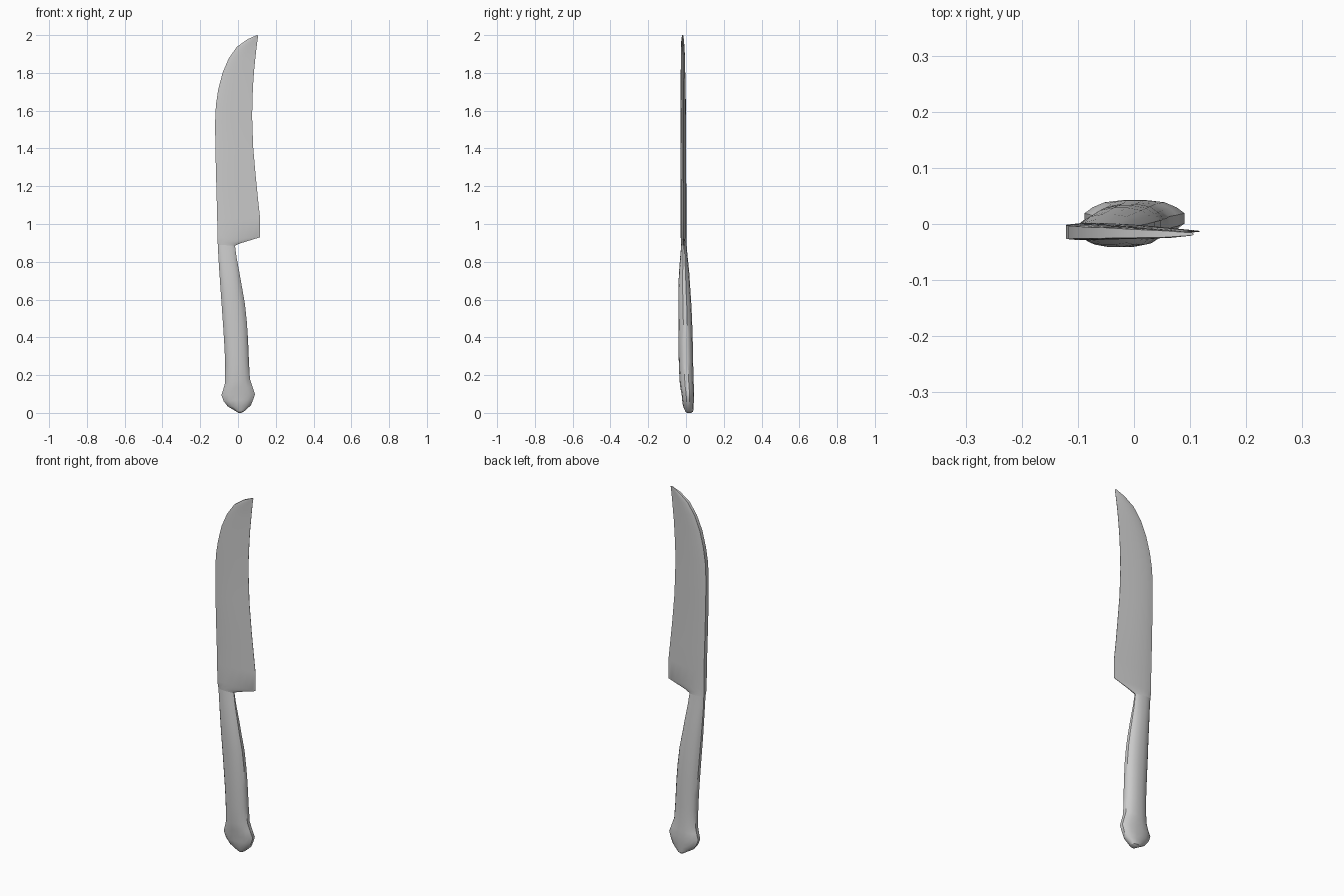
import bpy, bmesh, math

cube = bpy.data.objects.get("Cube")
if cube:
    bpy.data.objects.remove(cube, do_unlink=True)

# One flat grey for the whole knife
grey = bpy.data.materials.new("knife grey")
grey.use_nodes = True
colour = (0.6, 0.6, 0.6, 1)
grey.diffuse_color = colour
grey.node_tree.nodes["Principled BSDF"].inputs["Base Color"].default_value = colour

# Half thickness across the width, from spine (0) to cutting edge (1)
ACROSS = [0, 0.08, 0.2, 0.4, 0.6, 0.8, 0.92, 1]
BLADE = [0.85, 0.95, 1, 0.88, 0.65, 0.36, 0.18, 0.05]
HANDLE = [0.28, 0.6, 0.87, 1, 1, 0.87, 0.6, 0.28]


def section(bm, spine, edge, y, half, blend):
    """Ring of vertices between a spine point and an edge point (x, z)."""
    front, back = [], []
    for u, b, h in zip(ACROSS, BLADE, HANDLE):
        t = half * (b + (h - b) * blend)
        x = spine[0] + (edge[0] - spine[0]) * u
        z = spine[1] + (edge[1] - spine[1]) * u
        front.append(bm.verts.new((x, y - t, z)))
        back.append(bm.verts.new((x, y + t, z)))
    return front + back[::-1]


def loft(name, sections):
    bm = bmesh.new()
    rings = [section(bm, *s) for s in sections]
    n = len(rings[0])
    for a, b in zip(rings, rings[1:]):
        for i in range(n):
            j = (i + 1) % n
            bm.faces.new((a[i], a[j], b[j], b[i]))
    bm.faces.new(rings[0][::-1])
    bm.faces.new(rings[-1])
    bmesh.ops.recalc_face_normals(bm, faces=bm.faces)
    mesh = bpy.data.meshes.new(name)
    bm.to_mesh(mesh)
    bm.free()
    mesh.materials.append(grey)
    obj = bpy.data.objects.new(name, mesh)
    bpy.context.collection.objects.link(obj)
    bpy.ops.object.select_all(action='DESELECT')
    bpy.context.view_layer.objects.active = obj
    obj.select_set(True)
    bpy.ops.object.shade_smooth_by_angle(angle=math.radians(40))
    return obj


# spine (x, z), edge (x, z), centre y, half thickness, handle blend
neck = ((-0.107, 0.89), (-0.016, 0.885), -0.011, 0.015, 0.6)

# Handle, from the rounded pommel up to the neck
loft("handle", [
    ((-0.010, 0.008), (0.032, 0.008), 0.017, 0.021, 1),
    ((-0.055, 0.035), (0.068, 0.040), 0.012, 0.028, 1),
    ((-0.076, 0.062), (0.080, 0.070), 0.011, 0.031, 1),
    ((-0.088, 0.095), (0.090, 0.100), 0.010, 0.033, 1),
    ((-0.077, 0.128), (0.077, 0.138), 0.006, 0.036, 1),
    ((-0.068, 0.160), (0.063, 0.180), 0.003, 0.037, 1),
    ((-0.068, 0.250), (0.058, 0.270), 0.000, 0.038, 1),
    ((-0.071, 0.340), (0.053, 0.390), -0.002, 0.038, 1),
    ((-0.078, 0.450), (0.047, 0.480), -0.004, 0.037, 1),
    ((-0.085, 0.550), (0.037, 0.575), -0.006, 0.035, 1),
    ((-0.092, 0.650), (0.023, 0.655), -0.009, 0.032, 1),
    ((-0.099, 0.750), (0.008, 0.740), -0.010, 0.027, 1),
    ((-0.104, 0.830), (-0.007, 0.820), -0.011, 0.020, 0.9),
    neck,
])

# Blade, from the neck over the heel step up to the swept tip
loft("blade", [
    neck,
    ((-0.108, 0.905), (0.010, 0.897), -0.012, 0.015, 0.3),
    ((-0.109, 0.930), (0.117, 0.930), -0.013, 0.015, 0),
    ((-0.110, 1.030), (0.117, 1.030), -0.013, 0.015, 0),
    ((-0.113, 1.140), (0.105, 1.140), -0.013, 0.015, 0),
    ((-0.116, 1.250), (0.094, 1.250), -0.014, 0.015, 0),
    ((-0.120, 1.410), (0.080, 1.410), -0.014, 0.015, 0),
    ((-0.121, 1.540), (0.075, 1.560), -0.014, 0.014, 0),
    ((-0.117, 1.630), (0.076, 1.650), -0.015, 0.014, 0),
    ((-0.105, 1.710), (0.080, 1.740), -0.015, 0.013, 0),
    ((-0.082, 1.800), (0.086, 1.820), -0.016, 0.012, 0),
    ((-0.050, 1.875), (0.092, 1.880), -0.016, 0.011, 0),
    ((-0.006, 1.938), (0.097, 1.925), -0.017, 0.009, 0),
    ((0.050, 1.978), (0.102, 1.965), -0.018, 0.007, 0),
    ((0.100, 2.000), (0.107, 1.998), -0.018, 0.003, 0),
])

# Rounded butt under the pommel
loft("pommel_butt", [
    ((0.002, 0.000), (0.018, 0.000), 0.017, 0.012, 1),
    ((-0.010, 0.008), (0.032, 0.008), 0.017, 0.021, 1),
])
